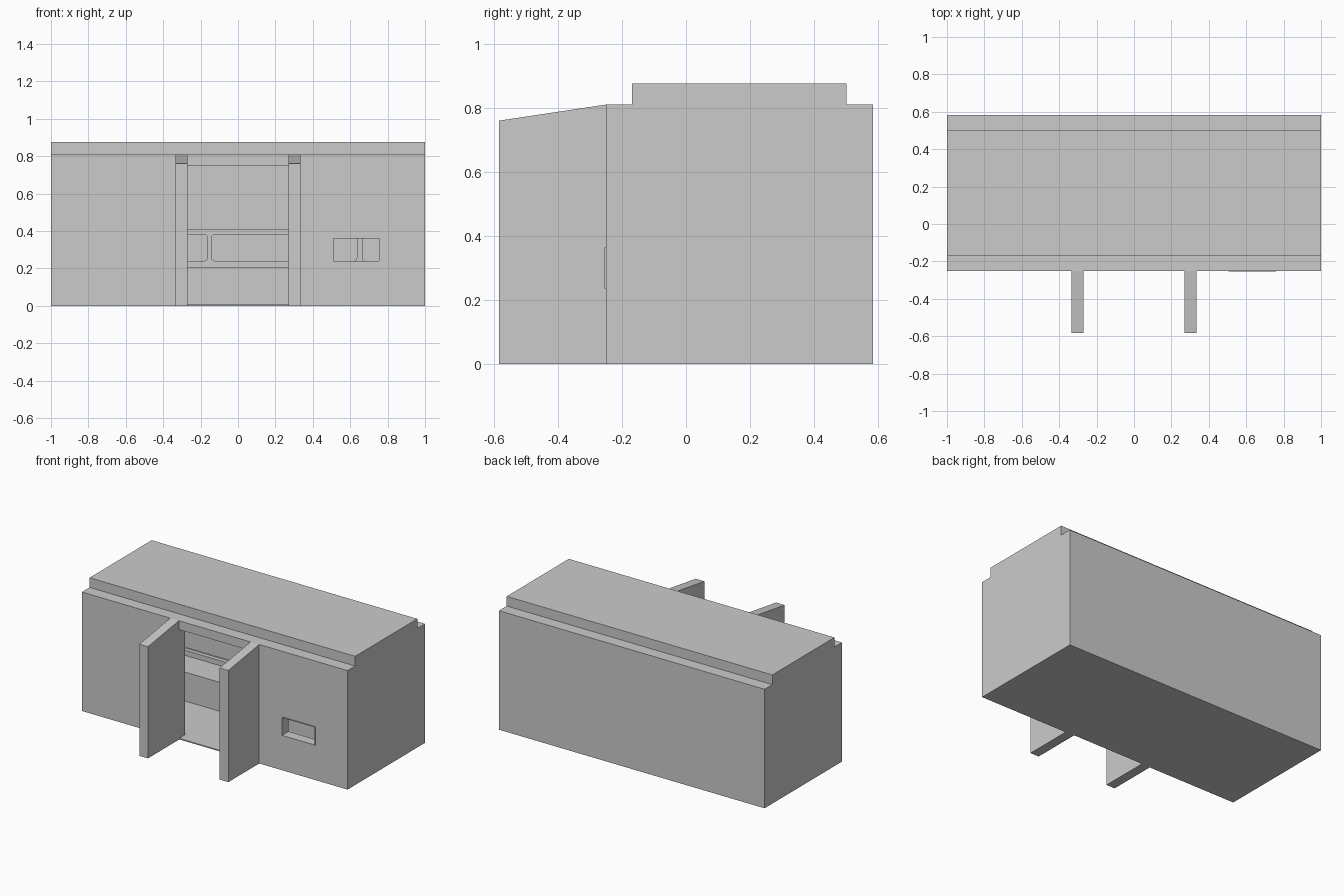
import bpy, math
from mathutils import Matrix

if "Cube" in bpy.data.objects:
    bpy.data.objects.remove(bpy.data.objects["Cube"])


def link_mesh(name, verts, faces):
    me = bpy.data.meshes.new(name)
    me.from_pydata(verts, [], faces)
    ob = bpy.data.objects.new(name, me)
    bpy.context.collection.objects.link(ob)
    return ob


def prism(name, profile, x0, x1):
    """Extrude a (y, z) profile along x."""
    n = len(profile)
    verts = [(x, y, z) for x in (x0, x1) for y, z in profile]
    faces = [tuple(reversed(range(n))), tuple(range(n, 2 * n))]
    faces += [(i, (i + 1) % n, n + (i + 1) % n, n + i) for i in range(n)]
    return link_mesh(name, verts, faces)


def box(name, x0, x1, y0, y1, z0, z1):
    return prism(name, [(y0, z0), (y1, z0), (y1, z1), (y0, z1)], x0, x1)


def rect(x0, x1, z0, z1, r=0.0):
    """Rectangle outline in (x, z), optionally with rounded corners."""
    if r == 0:
        return [(x0, z0), (x1, z0), (x1, z1), (x0, z1)]
    centres = [(x1 - r, z1 - r), (x0 + r, z1 - r), (x0 + r, z0 + r), (x1 - r, z0 + r)]
    return [(cx + r * math.cos(a), cz + r * math.sin(a))
            for i, (cx, cz) in enumerate(centres)
            for a in [math.radians(90 * i + s) for s in (0, 30, 60, 90)]]


def panel(name, loops, y0, y1):
    """Upright panel from an (x, z) outline plus hole loops, made with a filled curve."""
    cu = bpy.data.curves.new(name, 'CURVE')
    cu.dimensions = '2D'
    cu.fill_mode = 'BOTH'
    cu.extrude = (y1 - y0) / 2
    for pts in loops:
        sp = cu.splines.new('POLY')
        sp.points.add(len(pts) - 1)
        for p, (x, z) in zip(sp.points, pts):
            p.co = (x, z, 0, 1)
        sp.use_cyclic_u = True
    tmp = bpy.data.objects.new(name + "_curve", cu)
    bpy.context.collection.objects.link(tmp)
    bpy.context.view_layer.update()
    me = bpy.data.meshes.new_from_object(tmp.evaluated_get(bpy.context.evaluated_depsgraph_get()))
    bpy.data.objects.remove(tmp)
    me.transform(Matrix.Translation((0, (y0 + y1) / 2, 0)) @ Matrix.Rotation(math.pi / 2, 4, 'X'))
    for p in me.polygons:
        p.use_smooth = False
    ob = bpy.data.objects.new(name, me)
    bpy.context.collection.objects.link(ob)
    return ob


T = 0.065            # wall thickness
FRONT, BACK, EAVE = -0.25, 0.583, 0.81

# Front wall with doorway notch and small window
window = rect(0.51, 0.755, 0.24, 0.36)
wall = [(-1, 0), (-0.27, 0), (-0.27, 0.75), (0.27, 0.75), (0.27, 0), (1, 0), (1, EAVE), (-1, EAVE)]
panel("front_wall", [wall, window], FRONT, FRONT + T)
panel("window_frame", [rect(0.506, 0.759, 0.236, 0.364), window], FRONT - 0.005, FRONT)

# Back wall, floor, ceiling and raised roof
box("back_wall", -1, 1, BACK - T, BACK, 0, EAVE)
box("floor", -1 + T, 1 - T, FRONT + 0.004, BACK - T, 0, 0.008)
box("ceiling", -1 + T, 1 - T, FRONT + T, BACK - T, EAVE - 0.05, EAVE)
box("raised_roof", -1, 1, -0.168, 0.5, EAVE, 0.876)

# Side walls and the two entrance fins with sloping tops
for side, s in (("left", -1), ("right", 1)):
    a, b = sorted((s * (1 - T), s))
    box(side + "_wall", a, b, FRONT + T, BACK - T, 0, EAVE)
    a, b = sorted((s * 0.27, s * 0.335))
    prism(side + "_fin", [(-0.583, 0), (FRONT, 0), (FRONT, EAVE), (-0.583, 0.76)], a, b)

# Long bench and its backrest with rounded cut-outs
box("bench", -1 + T, 1 - T, 0.22, BACK - T, 0.008, 0.205)
holes = [rect(-0.92, -0.165, 0.24, 0.38, 0.015),
         rect(-0.14, 0.635, 0.24, 0.38, 0.015),
         rect(0.665, 0.92, 0.24, 0.38, 0.015)]
panel("backrest", [rect(-1 + T, 1 - T, 0.205, 0.41)] + holes, 0.42, 0.45)
